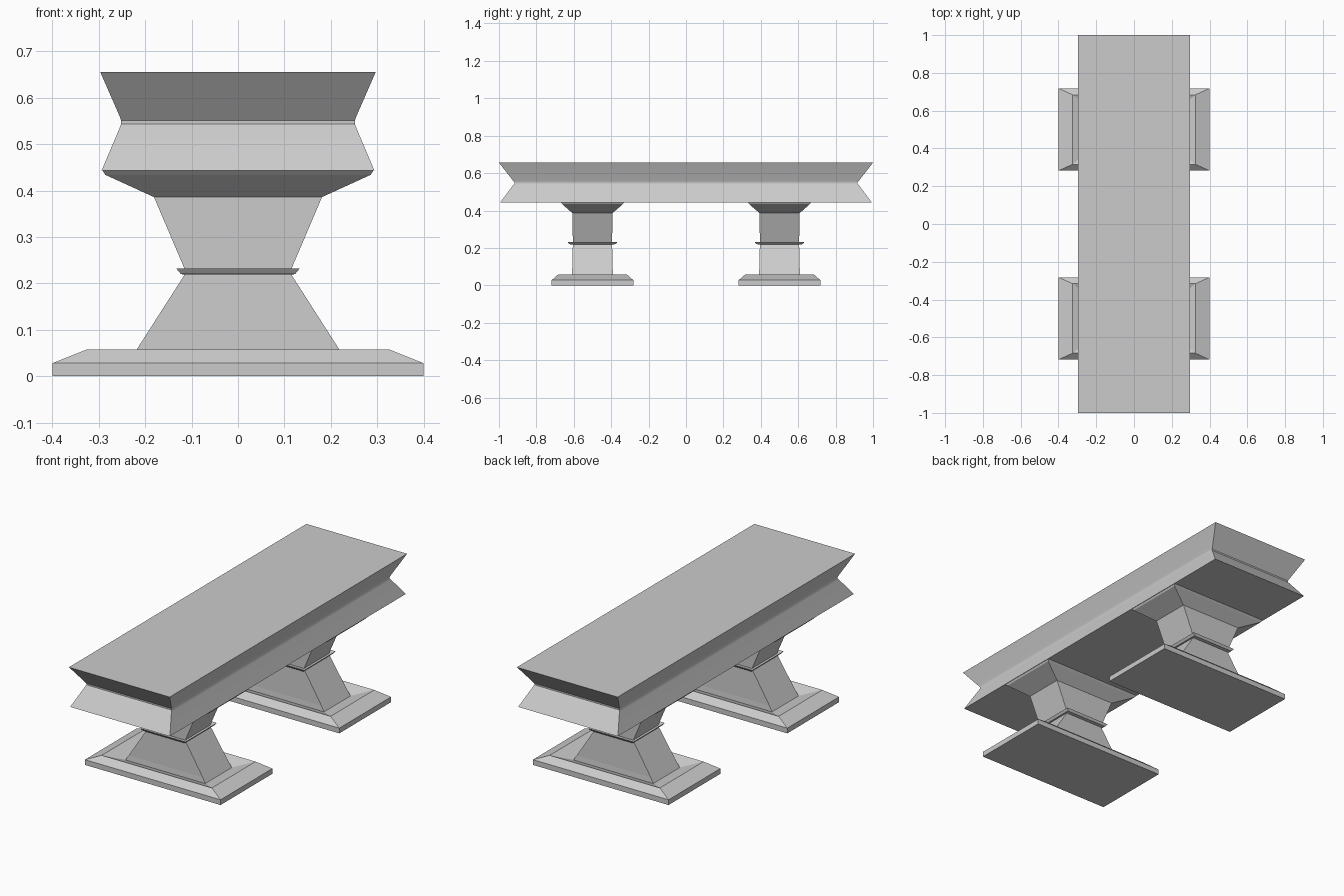
import bpy, bmesh

if "Cube" in bpy.data.objects:
    bpy.data.objects.remove(bpy.data.objects["Cube"])


def loft(name, rings, cy=0.0, smooth=False):
    """Skin rectangular rings (half_x, half_y, z) into a closed solid."""
    bm = bmesh.new()
    loops = []
    for hx, hy, z in rings:
        loops.append([bm.verts.new((sx * hx, cy + sy * hy, z))
                      for sx, sy in ((-1, -1), (1, -1), (1, 1), (-1, 1))])
    for a, b in zip(loops, loops[1:]):
        for i in range(4):
            j = (i + 1) % 4
            bm.faces.new((a[i], a[j], b[j], b[i]))
    bm.faces.new(loops[0][::-1])
    bm.faces.new(loops[-1])
    bmesh.ops.recalc_face_normals(bm, faces=bm.faces)
    mesh = bpy.data.meshes.new(name)
    bm.to_mesh(mesh)
    bm.free()
    obj = bpy.data.objects.new(name, mesh)
    bpy.context.collection.objects.link(obj)
    if smooth:
        bpy.ops.object.select_all(action='DESELECT')
        obj.select_set(True)
        bpy.context.view_layer.objects.active = obj
        bpy.ops.object.shade_smooth_by_angle(angle=0.6)
    return obj


# Bench slab with a softly rounded waist all the way round
loft("seat_slab", [
    (0.294, 0.994, 0.443),
    (0.255, 0.925, 0.535),
    (0.252, 0.918, 0.543),
    (0.252, 0.918, 0.551),
    (0.255, 0.925, 0.560),
    (0.297, 1.000, 0.656),
], smooth=True)

for side, cy in (("front", -0.5), ("back", 0.5)):
    # Chamfered foot whose top dips inward towards the leg
    loft(f"{side}_foot", [
        (0.400, 0.218, 0.0),
        (0.400, 0.218, 0.028),
        (0.325, 0.184, 0.058),
        (0.235, 0.112, 0.030),
    ], cy)
    # Lower leg tapering up to the collar
    loft(f"{side}_lower_leg", [
        (0.237, 0.112, 0.028),
        (0.218, 0.109, 0.058),
        (0.113, 0.105, 0.222),
    ], cy)
    # Thin collar, slightly dished on top
    loft(f"{side}_collar", [
        (0.113, 0.105, 0.219),
        (0.123, 0.124, 0.220),
        (0.133, 0.133, 0.232),
        (0.113, 0.105, 0.226),
    ], cy)
    # Upper leg widening to the flared capital under the slab
    loft(f"{side}_upper_leg", [
        (0.112, 0.105, 0.224),
        (0.181, 0.107, 0.386),
    ], cy)
    loft(f"{side}_capital", [
        (0.181, 0.107, 0.386),
        (0.286, 0.162, 0.434),
        (0.292, 0.172, 0.444),
    ], cy)
